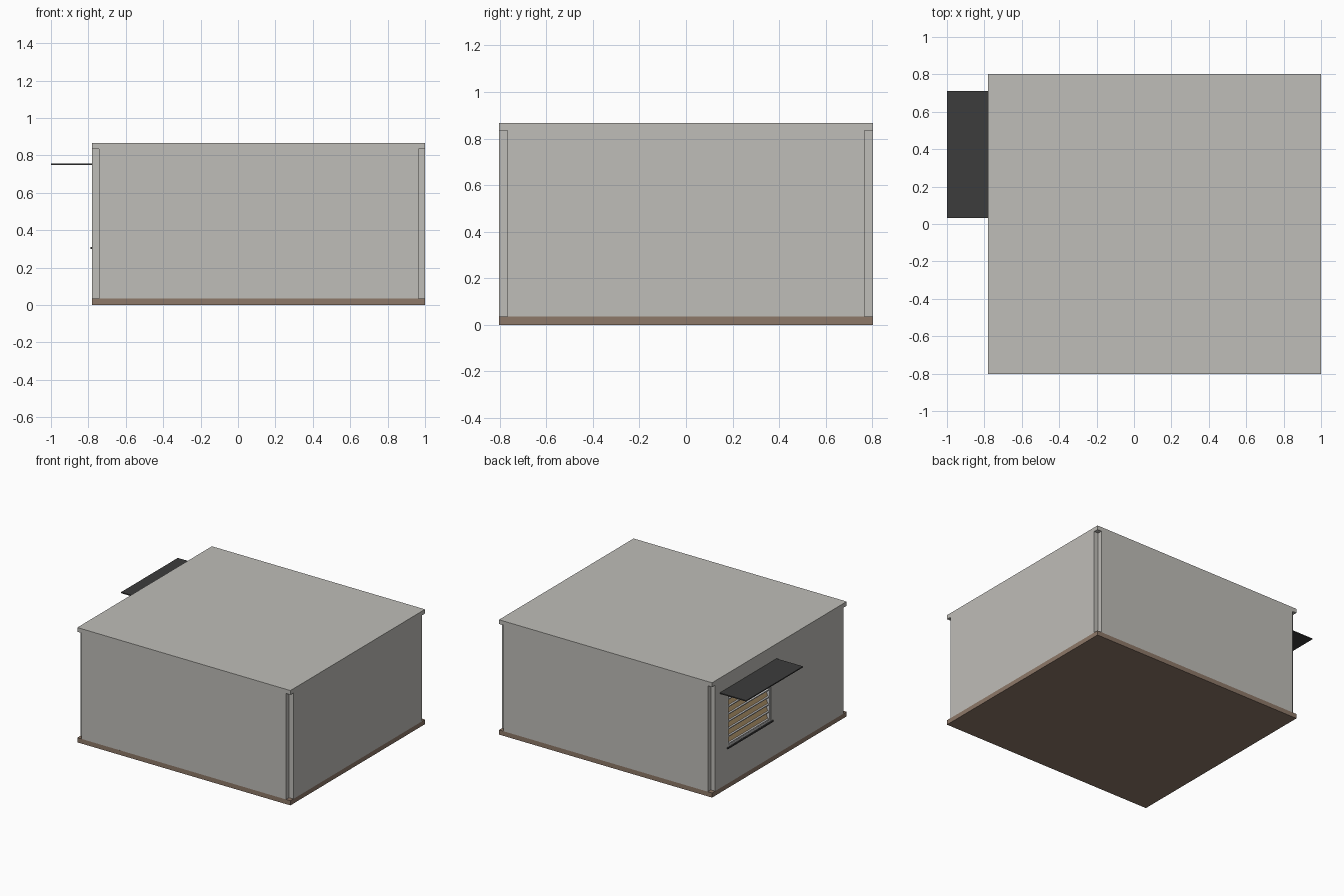
import bpy, bmesh, math

if "Cube" in bpy.data.objects:
    bpy.data.objects.remove(bpy.data.objects["Cube"])

X0, X1, Y = -0.78, 1.0, 0.803      # outer footprint
BASE, EAVE, TOP = 0.035, 0.835, 0.867
NOTCH = 0.036                      # corner recess
WY0, WY1, WZ0, WZ1 = 0.10, 0.62, 0.31, 0.73  # window opening


def material(name, rgb):
    m = bpy.data.materials.new(name)
    m.diffuse_color = (*rgb, 1)
    m.use_nodes = True
    m.node_tree.nodes["Principled BSDF"].inputs["Base Color"].default_value = m.diffuse_color
    return m


shell = material("warm_grey", (0.52, 0.51, 0.48))
brown = material("brown", (0.27, 0.19, 0.14))
dark = material("charcoal", (0.045, 0.045, 0.045))
tan = material("tan", (0.50, 0.34, 0.17))
pale = material("pale", (0.68, 0.68, 0.67))


def prism(name, profile, z0, z1, mat=None):
    bm = bmesh.new()
    face = bm.faces.new([bm.verts.new((x, y, z0)) for x, y in profile])
    ext = bmesh.ops.extrude_face_region(bm, geom=[face])
    verts = [v for v in ext["geom"] if isinstance(v, bmesh.types.BMVert)]
    bmesh.ops.translate(bm, verts=verts, vec=(0, 0, z1 - z0))
    bmesh.ops.recalc_face_normals(bm, faces=bm.faces)
    me = bpy.data.meshes.new(name)
    bm.to_mesh(me)
    bm.free()
    ob = bpy.data.objects.new(name, me)
    bpy.context.collection.objects.link(ob)
    if mat:
        me.materials.append(mat)
    return ob


def box(name, x, y, z, mat=None):
    return prism(name, [(x[0], y[0]), (x[1], y[0]), (x[1], y[1]), (x[0], y[1])], *z, mat)


def cut(target, cutter):
    cutter.hide_render = True
    cutter.hide_set(True)
    mod = target.modifiers.new(cutter.name, "BOOLEAN")
    mod.operation = "DIFFERENCE"
    mod.solver = "EXACT"
    mod.object = cutter


# Floor and roof slabs
box("floor_slab", (X0, X1), (-Y, Y), (0, BASE), brown)
box("roof_slab", (X0, X1), (-Y, Y), (EAVE, TOP), shell)

# Walls with recessed corners, hollow inside, one window opening
n = NOTCH
profile = [(X0 + n, -Y), (X1 - n, -Y), (X1 - n, -Y + n), (X1, -Y + n),
           (X1, Y - n), (X1 - n, Y - n), (X1 - n, Y), (X0 + n, Y),
           (X0 + n, Y - n), (X0, Y - n), (X0, -Y + n), (X0 + n, -Y + n)]
walls = prism("walls", profile, BASE, EAVE, shell)
t = 0.06
cut(walls, box("room_cutter", (X0 + t, X1 - t), (-Y + t, Y - t), (-0.1, 1)))
cut(walls, box("window_cutter", (X0 - 0.1, X0 + 0.1), (WY0, WY1), (WZ0, WZ1)))

# Window frame and sill
f = 0.014
fx = (X0 + 0.002, X0 + 0.04)
for side, y in (("left", (WY1 - f, WY1)), ("right", (WY0, WY0 + f))):
    box("window_jamb_" + side, fx, y, (WZ0, WZ1), pale)
box("window_head", fx, (WY0 + f, WY1 - f), (WZ1 - f, WZ1), pale)
box("window_bottom_rail", fx, (WY0 + f, WY1 - f), (WZ0, WZ0 + f), pale)
box("window_sill", (X0 - 0.008, X0 + 0.02), (WY0 - 0.02, WY1 + 0.005), (0.299, WZ0), dark)

# Louvres: pale blades with sloping tan boards between them
count = 7
pitch = (WZ1 - WZ0 - 2 * f) / count
for i in range(count):
    z = WZ0 + f + i * pitch
    box(f"louvre_blade_{i + 1}", (X0 + 0.004, X0 + 0.036), (WY0 + f, WY1 - f),
        (z, z + 0.007), pale)
    board = box(f"louvre_board_{i + 1}", (-0.004, 0.004), (WY0 + f, WY1 - f),
                (-pitch * 0.5, pitch * 0.5), tan)
    board.location = (X0 + 0.03, 0, z + pitch * 0.5)
    board.rotation_euler.y = math.radians(20)

# Flat canopy over the window
box("window_canopy", (-1.0, X0 + 0.005), (0.033, 0.71), (0.748, 0.756), dark)
